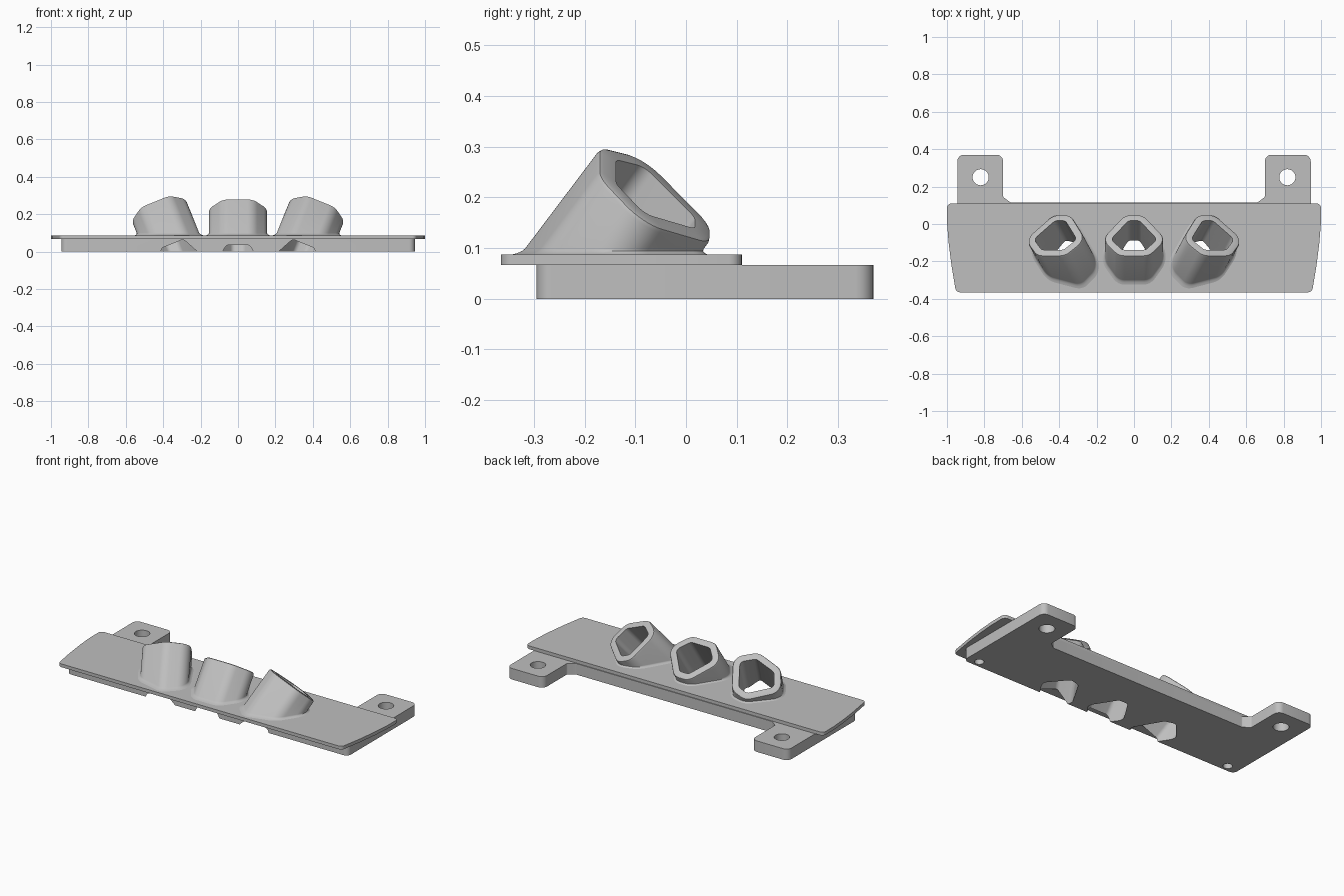
import bpy, bmesh, math
from mathutils import Matrix, Vector

if "Cube" in bpy.data.objects:
    bpy.data.objects.remove(bpy.data.objects["Cube"])

grey = bpy.data.materials.new("light grey")
grey.use_nodes = True
grey.diffuse_color = (0.52, 0.52, 0.52, 1)
grey.node_tree.nodes["Principled BSDF"].inputs["Base Color"].default_value = grey.diffuse_color

BASE_TOP, PLATE_TOP = 0.067, 0.087
R_IN, R_OUT = 0.03, 0.07


def make_object(name, bm):
    bmesh.ops.recalc_face_normals(bm, faces=bm.faces)
    mesh = bpy.data.meshes.new(name)
    bm.to_mesh(mesh)
    bm.free()
    mesh.materials.append(grey)
    obj = bpy.data.objects.new(name, mesh)
    bpy.context.collection.objects.link(obj)
    return obj


def loft(name, rings, capped):
    bm = bmesh.new()
    loops = [[bm.verts.new(p) for p in ring] for ring in rings]
    for a, b in zip(loops, loops[1:]):
        for i in range(len(a)):
            j = (i + 1) % len(a)
            bm.faces.new((a[i], a[j], b[j], b[i]))
    if capped:
        bm.faces.new(loops[0])
        bm.faces.new(loops[-1])
    return make_object(name, bm)


def rounded(corners, steps=6):
    """Round each (x, y, radius) corner of a closed outline."""
    out = []
    for i, (x, y, r) in enumerate(corners):
        p = Vector((x, y))
        a = (Vector(corners[i - 1][:2]) - p).normalized()
        b = (Vector(corners[(i + 1) % len(corners)][:2]) - p).normalized()
        if r == 0:
            out.append(p)
            continue
        half = a.angle(b) / 2
        centre = p + (a + b).normalized() * r / math.sin(half)
        start = p + a * r / math.tan(half) - centre
        sweep = start.angle_signed(p + b * r / math.tan(half) - centre)
        for k in range(steps + 1):
            out.append(centre + Matrix.Rotation(-sweep * k / steps, 2) @ start)
    return out


def slab(name, half_outline, z0, z1):
    mirrored = [(-x, y, r) for x, y, r in reversed(half_outline)]
    pts = rounded(half_outline + mirrored)
    return loft(name, [[(p.x, p.y, z) for p in pts] for z in (z0, z1)], True)


def cut(target, cutter):
    mod = target.modifiers.new("cut", "BOOLEAN")
    mod.operation, mod.solver, mod.object = "DIFFERENCE", "EXACT", cutter
    bpy.context.view_layer.objects.active = target
    bpy.ops.object.modifier_apply(modifier=mod.name)


# Base with two rear mounting tabs, and the wider cover plate on it
base = slab("base", [(0.945, -0.295, 0.03), (0.945, 0.37, 0.035), (0.7, 0.37, 0.035),
                     (0.7, 0.145, 0.01), (0.66, 0.115, 0.01)], 0, BASE_TOP)
plate = slab("cover_plate", [(0.952, -0.365, 0.025), (0.976, -0.22, 0), (0.991, -0.1, 0),
                             (0.999, 0, 0), (1.0, 0.11, 0.025)], BASE_TOP, PLATE_TOP)

# Screw holes: through the tabs, and hidden under the cover at the front
for side in (-1, 1):
    for x, y, r in ((0.82, 0.25, 0.043), (0.87, -0.255, 0.026)):
        ring = [(side * x + r * math.cos(t), y + r * math.sin(t))
                for t in (math.tau * k / 40 for k in range(40))]
        cutter = loft("screw_cutter", [[(*p, z) for p in ring] for z in (-0.05, 0.1)], True)
        cut(base, cutter)
        bpy.data.objects.remove(cutter)

# Rounded pentagon cross-section of the tubes
CORE = [(-0.05, -0.065), (0.05, -0.065), (0.085, -0.025),
        (0.015, 0.065), (-0.015, 0.065), (-0.085, -0.025)]


def section(radius, steps=8):
    out = []
    for i, c in enumerate(CORE):
        c = Vector(c)
        d0, d1 = c - Vector(CORE[i - 1]), Vector(CORE[(i + 1) % len(CORE)]) - c
        a0 = math.atan2(d0.y, d0.x) - math.pi / 2
        turn = (math.atan2(d1.y, d1.x) - math.pi / 2 - a0) % math.tau
        for k in range(steps + 1):
            a = a0 + turn * k / steps
            out.append(c + radius * Vector((math.cos(a), math.sin(a))))
    return out


# Three tilted tubes whose bores run through the plate and the base
for name, x, z, lean in (("right_tube", -0.415, 0.2, -22), ("middle_tube", 0, 0.205, 0),
                         ("left_tube", 0.415, 0.2, 22)):
    rot = Matrix.Rotation(math.radians(lean), 3, "Y") @ Matrix.Rotation(math.radians(-35), 3, "X")
    axis, origin = rot.col[2], Vector((x, -0.06, z))

    def across(radius, depth):
        return [origin + rot @ Vector((p.x, p.y, depth)) for p in section(radius)]

    def level(radius, height):
        return [p + axis * (height - p.z) / axis.z for p in across(radius, 0)]

    foot = [level(R_OUT + e, PLATE_TOP + h)
            for h, e in ((0, 0.014), (0.003, 0.007), (0.007, 0.002), (0.012, 0))]
    rim = [across(R_OUT - e, -d) for e, d in ((0, 0.01), (0.003, 0.003), (0.01, 0))]
    loft(name, foot + rim + [across(R_IN, 0), level(R_IN, PLATE_TOP)], False)

    bore = loft("bore_cutter", [level(R_IN, -0.05), level(R_IN, 0.14)], True)
    for part in (base, plate):
        cut(part, bore)
    bpy.data.objects.remove(bore)

# Smooth shading with sharp edges kept
bpy.ops.object.select_all(action="DESELECT")
for obj in bpy.context.collection.objects:
    if obj.type == "MESH":
        obj.select_set(True)
        bpy.context.view_layer.objects.active = obj
bpy.ops.object.shade_smooth_by_angle(angle=math.radians(35))
